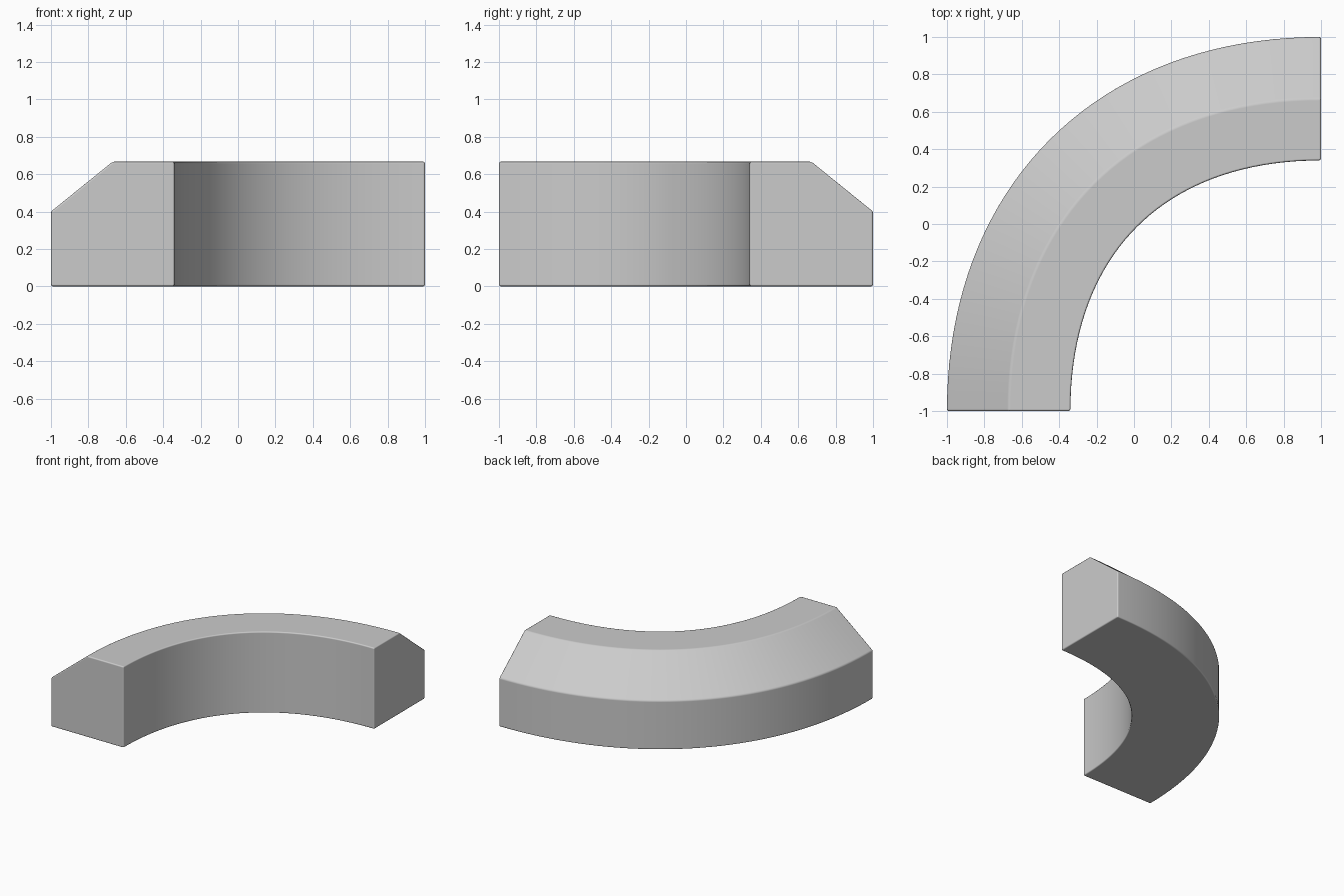
import bpy, bmesh, math
from mathutils import Vector

if "Cube" in bpy.data.objects:
    bpy.data.objects.remove(bpy.data.objects["Cube"])

# Centre path: cubic quarter bend from the front end to the right end
P = [Vector(p) for p in ((-0.67, -1), (-0.67, 0.02), (-0.02, 0.67), (1, 0.67))]
# Cross-section: (offset towards outside of bend, height)
PROFILE = [(-0.33, 0), (-0.33, 0.667), (0, 0.667), (0.33, 0.4), (0.33, 0)]
STEPS = 40


def path(t):
    u = 1 - t
    pos = u**3 * P[0] + 3*u*u*t * P[1] + 3*u*t*t * P[2] + t**3 * P[3]
    tan = u*u * (P[1] - P[0]) + 2*u*t * (P[2] - P[1]) + t*t * (P[3] - P[2])
    tan.normalize()
    return pos, Vector((-tan.y, tan.x))


# Sweep the section along the bend
bm = bmesh.new()
rings = []
for i in range(STEPS + 1):
    pos, out = path(i / STEPS)
    rings.append([bm.verts.new((*(pos + out * o), z)) for o, z in PROFILE])
n = len(PROFILE)
for a, b in zip(rings, rings[1:]):
    for j in range(n):
        k = (j + 1) % n
        bm.faces.new((a[j], a[k], b[k], b[j]))
bm.faces.new(rings[0])
bm.faces.new(rings[-1])
bmesh.ops.recalc_face_normals(bm, faces=bm.faces)

mesh = bpy.data.meshes.new("curved_curb")
bm.to_mesh(mesh)
bm.free()
curb = bpy.data.objects.new("curved_curb", mesh)
bpy.context.collection.objects.link(curb)
bpy.context.view_layer.objects.active = curb
curb.select_set(True)
bpy.ops.object.shade_smooth_by_angle(angle=math.radians(30))

# Slightly softened edges
bevel = curb.modifiers.new("soft_edges", 'BEVEL')
bevel.width = 0.01
bevel.segments = 2
bevel.limit_method = 'ANGLE'
bevel.angle_limit = math.radians(30)
bevel.harden_normals = True
